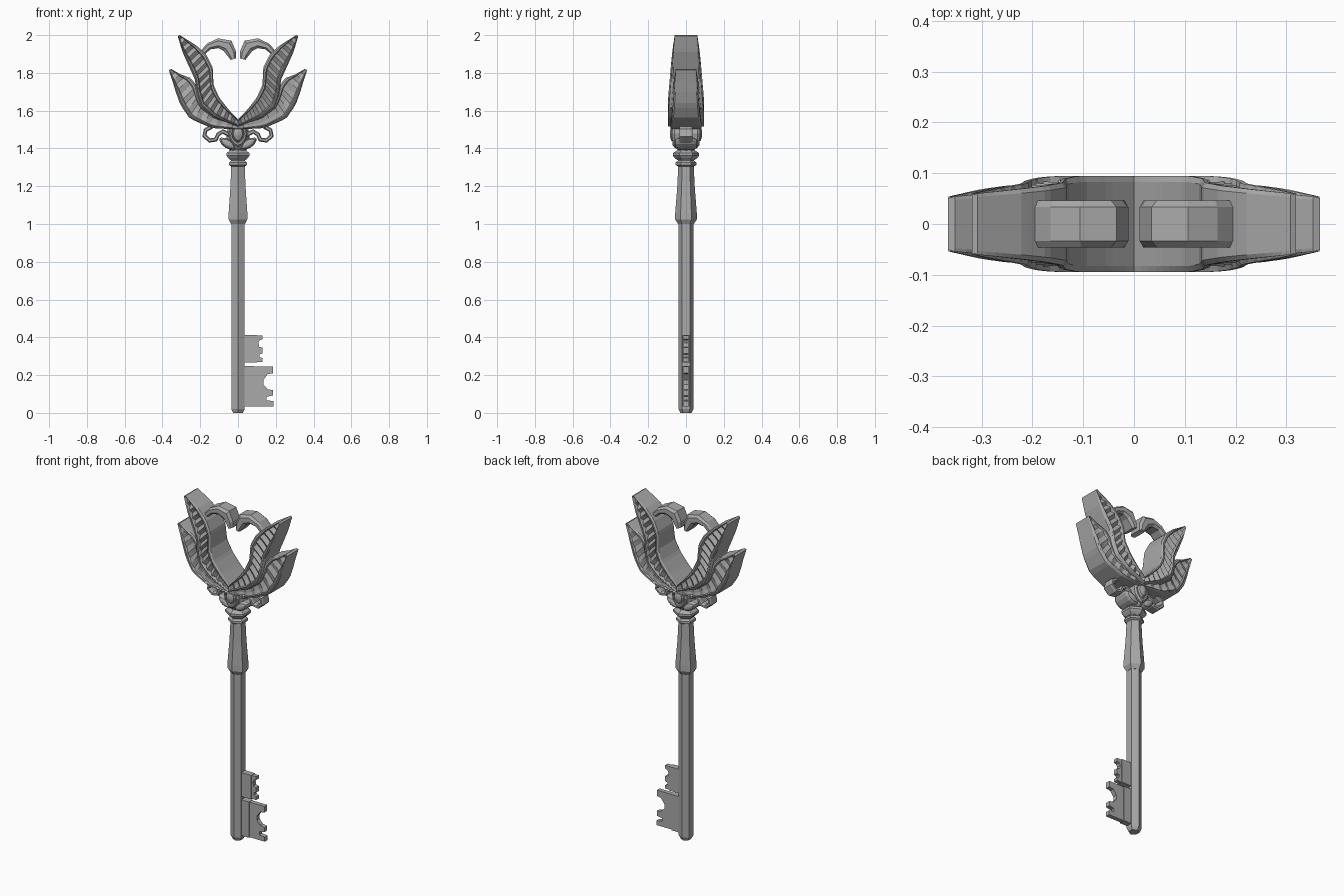
import bpy, bmesh, math
from mathutils import Vector

cube = bpy.data.objects.get("Cube")
if cube:
    bpy.data.objects.remove(cube)

metal = bpy.data.materials.new("grey metal")
metal.use_nodes = True
GREY = (0.4, 0.4, 0.4, 1)
metal.diffuse_color = GREY
metal.node_tree.nodes["Principled BSDF"].inputs["Base Color"].default_value = GREY


def finish(name, bm, mirror=False, mirror_y=False):
    bmesh.ops.recalc_face_normals(bm, faces=bm.faces)
    mesh = bpy.data.meshes.new(name)
    bm.to_mesh(mesh)
    bm.free()
    mesh.materials.append(metal)
    ob = bpy.data.objects.new(name, mesh)
    bpy.context.collection.objects.link(ob)
    if mirror or mirror_y:
        mod = ob.modifiers.new("mirror", 'MIRROR')
        mod.use_axis = (mirror, mirror_y, False)
        mod.use_mirror_merge = False
    return ob


def skin(bm, rings, caps=(True, True)):
    """Join closed rings of points with quads."""
    rows = [[bm.verts.new(p) for p in ring] for ring in rings]
    n = len(rows[0])
    for a, b in zip(rows, rows[1:]):
        for i in range(n):
            j = (i + 1) % n
            bm.faces.new((a[i], a[j], b[j], b[i]))
    if caps[0]:
        bm.faces.new(rows[0])
    if caps[1]:
        bm.faces.new(rows[-1])


def turned(name, profile, sides=6):
    """Upright faceted part from (radius, height) pairs."""
    bm = bmesh.new()
    angles = [math.pi / 2 + math.tau * i / sides for i in range(sides)]
    skin(bm, [[(r * math.cos(a), r * math.sin(a), z) for a in angles] for r, z in profile])
    return finish(name, bm)


def plate(name, outline, depth):
    """Front outline given thickness around y = 0."""
    bm = bmesh.new()
    skin(bm, [[(x, y, z) for x, z in outline] for y in (-depth, depth)])
    return finish(name, bm)


def resample(points, count):
    """Evenly spaced points along a polyline."""
    pts = [Vector(p) for p in points]
    dist = [0]
    for a, b in zip(pts, pts[1:]):
        dist.append(dist[-1] + (b - a).length)
    out = []
    for k in range(count):
        t = dist[-1] * k / (count - 1)
        i = max(j for j in range(len(pts) - 1) if dist[j] <= t + 1e-9)
        out.append(pts[i].lerp(pts[i + 1], (t - dist[i]) / (dist[i + 1] - dist[i])))
    return out


def leaf(name, inner, outer, depths, ribs, groove):
    """Thick leaf with a raised rim and a ribbed panel, front and back."""
    bm = bmesh.new()
    count = ribs * 2 + 1
    rings = []
    for k, (a, b) in enumerate(zip(resample(inner, count), resample(outer, count))):
        t = k / (count - 1)
        d = depths[0] + (depths[1] - depths[0]) * max(0, t - 0.3) / 0.7
        low = d - (groove if k % 2 else groove * 0.3) * (1 if 0 < k < count - 1 else 0)
        section = [(0, d * 0.88), (0.07, d), (0.15, d), (0.2, low), (0.5, low - 0.002),
                   (0.78, low), (0.83, d), (0.9, d - 0.004), (0.94, d), (1, d * 0.88)]
        front = [(a.lerp(b, u), -y) for u, y in section]
        back = [(p, -y) for p, y in reversed(front)]
        rings.append([(p.x, y, p.y) for p, y in front + back])
    skin(bm, rings, (False, True))
    return finish(name, bm, mirror=True)


def scroll(name, path, depth):
    """Curled band from (x, z, half width) stations with chamfered edges."""
    bm = bmesh.new()
    rings = []
    for i, (x, z, w) in enumerate(path):
        p, q = path[max(i - 1, 0)], path[min(i + 1, len(path) - 1)]
        n = Vector((p[1] - q[1], q[0] - p[0])).normalized()
        section = [(w, -0.72), (w, 0.72), (w * 0.5, 1), (-w * 0.5, 1),
                   (-w, 0.72), (-w, -0.72), (-w * 0.5, -1), (w * 0.5, -1)]
        rings.append([(x + n.x * s, y * depth, z + n.y * s) for s, y in section])
    skin(bm, rings)
    return finish(name, bm, mirror=True)


def almond(bm, cx, cz, width, height, tilt, levels):
    """Pointed oval boss stepping towards the front: (scale, y) levels."""
    rings = []
    c, s = math.cos(tilt), math.sin(tilt)
    for k, y in levels:
        ring = []
        for i in range(12):
            a = math.tau * i / 12
            u = width * k * math.cos(a) * (abs(math.cos(a)) ** 0.4)
            v = height * k * math.sin(a)
            ring.append((cx + u * c - v * s, y, cz + u * s + v * c))
        rings.append(ring)
    skin(bm, rings)


# Shaft, grip and collars
turned("shaft", [(0.03, 0), (0.04, 0.02), (0.04, 1.02)])
turned("grip", [(0.042, 1.0), (0.058, 1.025), (0.057, 1.06), (0.046, 1.2), (0.041, 1.31)])
turned("lower_collar", [(0.042, 1.305), (0.055, 1.312), (0.055, 1.325), (0.042, 1.335),
                        (0.046, 1.345)])
turned("upper_collar", [(0.046, 1.338), (0.06, 1.35), (0.07, 1.362), (0.07, 1.375),
                        (0.055, 1.385), (0.045, 1.392)])
turned("head_socket", [(0.04, 1.385), (0.058, 1.41), (0.062, 1.45), (0.055, 1.5), (0.04, 1.54)], 8)

# Key bits
plate("upper_bit", [(0.03, 0.27), (0.13, 0.27), (0.13, 0.29), (0.115, 0.295), (0.115, 0.31),
                    (0.13, 0.315), (0.13, 0.345), (0.112, 0.35), (0.108, 0.37), (0.115, 0.385),
                    (0.13, 0.39), (0.13, 0.41), (0.03, 0.41)], 0.013)
plate("upper_bit_root", [(0.03, 0.268), (0.1, 0.268), (0.1, 0.412), (0.03, 0.412)], 0.018)
plate("lower_bit", [(0.03, 0.035), (0.187, 0.035), (0.187, 0.062), (0.152, 0.067), (0.152, 0.086),
                    (0.185, 0.092), (0.185, 0.12), (0.157, 0.125), (0.135, 0.15), (0.135, 0.175),
                    (0.157, 0.205), (0.185, 0.21), (0.185, 0.246), (0.03, 0.246)], 0.013)
plate("lower_bit_root", [(0.03, 0.033), (0.085, 0.033), (0.085, 0.248), (0.03, 0.248)], 0.018)

# Winged head
leaf("inner_leaves",
     [(0, 1.553), (0.05, 1.606), (0.1, 1.67), (0.13, 1.738), (0.133, 1.828), (0.168, 1.897),
      (0.22, 1.945), (0.308, 2.0)],
     [(0, 1.515), (0.125, 1.565), (0.195, 1.62), (0.22, 1.69), (0.228, 1.765), (0.257, 1.828),
      (0.295, 1.913), (0.319, 1.995)], (0.094, 0.06), 14, 0.024)
leaf("outer_leaves",
     [(0, 1.53), (0.12, 1.57), (0.19, 1.63), (0.212, 1.69), (0.222, 1.74), (0.255, 1.775),
      (0.3, 1.79), (0.352, 1.82)],
     [(0, 1.5), (0.14, 1.508), (0.255, 1.558), (0.305, 1.63), (0.33, 1.7), (0.348, 1.76),
      (0.366, 1.815)], (0.083, 0.054), 9, 0.012)

# Curls between the leaves and below them
scroll("top_curls", [(0.19, 1.905, 0.014), (0.155, 1.94, 0.018), (0.105, 1.957, 0.026),
                     (0.055, 1.943, 0.034), (0.035, 1.905, 0.026), (0.025, 1.873, 0.014)], 0.046)
scroll("lower_curls", [(0.14, 1.515, 0.012), (0.172, 1.497, 0.011), (0.178, 1.467, 0.012),
                       (0.15, 1.442, 0.012), (0.118, 1.447, 0.012), (0.105, 1.475, 0.011),
                       (0.08, 1.49, 0.012), (0.04, 1.47, 0.012)], 0.034)

# Bud at the base of the head, with side sepals
bm = bmesh.new()
almond(bm, 0, 1.478, 0.05, 0.072, 0, [(1, 0), (1, -0.062), (0.85, -0.072), (0.7, -0.072),
                                      (0.62, -0.064), (0.5, -0.078), (0.15, -0.086)])
finish("bud", bm, mirror_y=True)
bm = bmesh.new()
almond(bm, 0.055, 1.425, 0.024, 0.052, -1.0, [(1, 0), (1, -0.04), (0.75, -0.056), (0.3, -0.062)])
finish("side_sepals", bm, mirror=True, mirror_y=True)
